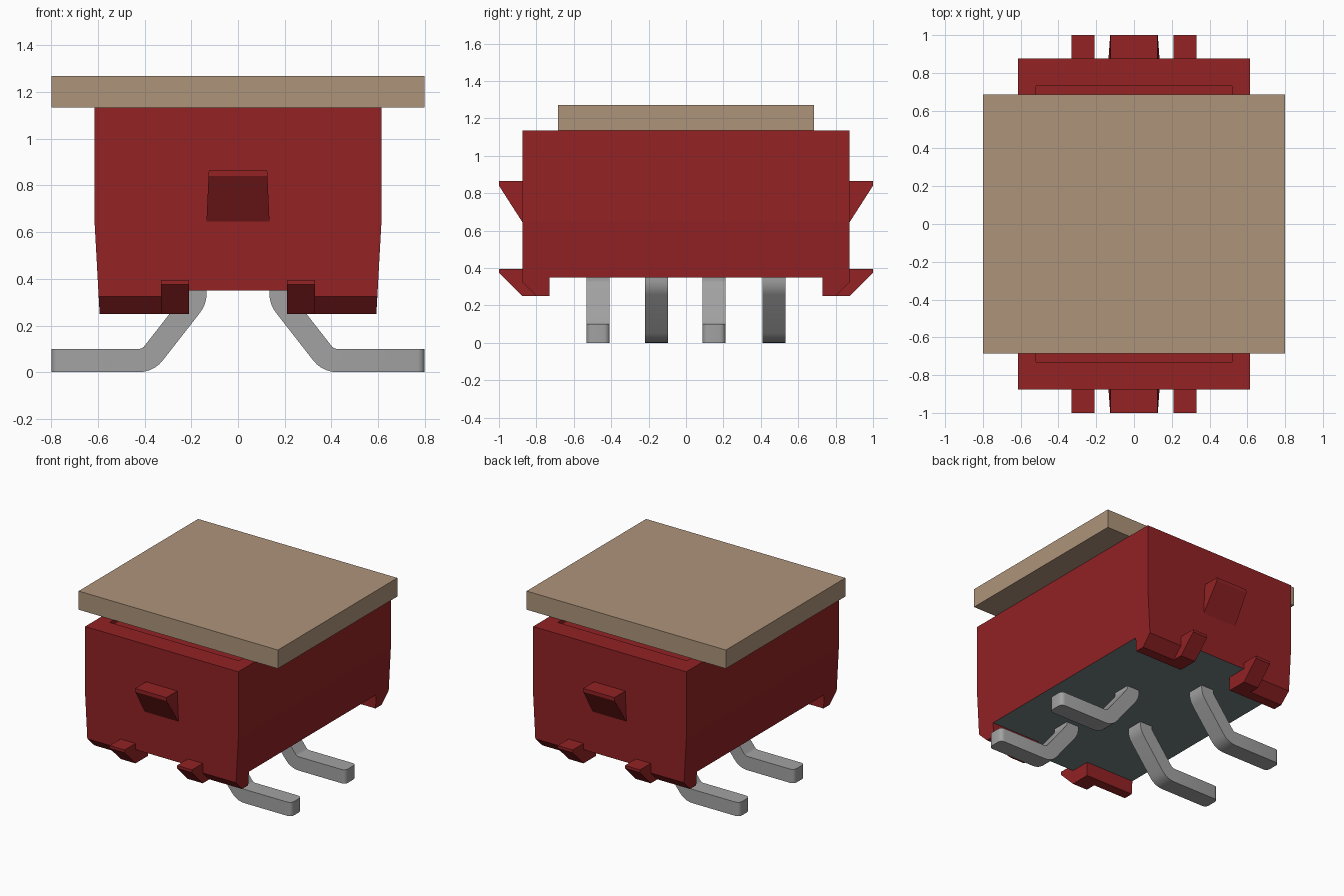
import bpy, bmesh, math
from mathutils import Vector

cube = bpy.data.objects.get("Cube")
if cube:
    bpy.data.objects.remove(cube, do_unlink=True)


def material(name, rgb):
    lin = [((c / 255 + 0.055) / 1.055) ** 2.4 for c in rgb]
    m = bpy.data.materials.new(name)
    m.use_nodes = True
    m.diffuse_color = (*lin, 1)
    m.node_tree.nodes["Principled BSDF"].inputs["Base Color"].default_value = (*lin, 1)
    return m


RED = material("red plastic", (147, 34, 36))
TAN = material("tan cap", (174, 148, 122))
METAL = material("grey metal", (162, 162, 162))
SLATE = material("slate underside", (114, 127, 130))


def prism(profile, axis, lo, hi):
    """Extrude a profile along x (points are y, z) or along y (points are x, z)."""
    bm = bmesh.new()

    def place(p, t):
        return (t, p[0], p[1]) if axis == "x" else (p[0], t, p[1])
    a = [bm.verts.new(place(p, lo)) for p in profile]
    b = [bm.verts.new(place(p, hi)) for p in profile]
    bm.faces.new(a)
    bm.faces.new(b[::-1])
    for i in range(len(a)):
        j = (i + 1) % len(a)
        bm.faces.new((a[i], b[i], b[j], a[j]))
    bmesh.ops.recalc_face_normals(bm, faces=bm.faces)
    return bm


def finish(bm, name, *mats, mirror=None):
    me = bpy.data.meshes.new(name)
    bm.to_mesh(me)
    bm.free()
    for m in mats:
        me.materials.append(m)
    ob = bpy.data.objects.new(name, me)
    bpy.context.collection.objects.link(ob)
    if mirror:
        mod = ob.modifiers.new("mirror", "MIRROR")
        mod.use_axis = mirror
        mod.use_mirror_merge = False
    return ob


def side_x(z):
    """Half width of the housing, narrowing below z = 0.65."""
    return 0.615 - 0.022 * max(0, 0.65 - z) / 0.4


# Housing with tapered sides, a shallow socket on top and a slate underside
half = [(side_x(z), z) for z in (0.35, 0.65, 1.135)]
bm = prism(half + [(-x, z) for x, z in reversed(half)], "y", -0.875, 0.875)
for f in bm.faces:
    f.material_index = 1 if f.normal.z < -0.9 else 0
top = next(f for f in bm.faces if f.normal.z > 0.9)
bmesh.ops.inset_individual(bm, faces=[top], thickness=0.1)
for v in top.verts:
    v.co = (math.copysign(0.52, v.co.x), math.copysign(0.73, v.co.y), v.co.z)
socket = bmesh.ops.extrude_discrete_faces(bm, faces=[top])["faces"][0]
bmesh.ops.translate(bm, verts=socket.verts, vec=(0, 0, -0.03))
finish(bm, "housing", RED, SLATE)

# Pick-up cap
finish(prism([(-0.8, 1.135), (0.8, 1.135), (0.8, 1.27), (-0.8, 1.27)], "y", -0.685, 0.685),
       "pickup_cap", TAN)

# Corner feet, chamfered on the end and following the side taper
bm = prism([(-0.875, 0.35), (-0.875, 0.325), (-0.8, 0.25), (-0.73, 0.25), (-0.73, 0.35)],
           "x", 0.21, 0.6)
for v in bm.verts:
    if v.co.x > 0.5:
        v.co.x = side_x(v.co.z)
finish(bm, "corner_feet", RED, mirror=(True, True, False))

# Lower hooks in front of the feet
finish(prism([(-0.87, 0.395), (-1, 0.395), (-1, 0.375), (-0.875, 0.25), (-0.79, 0.25),
              (-0.79, 0.34), (-0.87, 0.34)], "x", 0.21, 0.33),
       "lower_hooks", RED, mirror=(True, True, False))

# Central latch wedges, slightly wider at the bottom
bm = prism([(-0.875, 0.865), (-1, 0.865), (-1, 0.84), (-0.875, 0.645)], "x", -0.125, 0.125)
for v in bm.verts:
    v.co.x = math.copysign(0.125 + 0.01 * (0.865 - v.co.z) / 0.22, v.co.x)
finish(bm, "latch_wedges", RED, mirror=(False, True, False))


def arc(cx, cz, r, a0, a1, n=5):
    """Points on a circle between two angles in degrees."""
    angles = [math.radians(a0 + (a1 - a0) * i / n) for i in range(n + 1)]
    return [(cx + r * math.cos(a), cz + r * math.sin(a)) for a in angles]


# Bent leads with rounded tips, staggered between the two sides
LEAD = ([(0.8, 0.1)] + arc(0.425, 0.13, 0.03, 270, 217) + arc(0.265, 0.335, 0.03, 217, 180)
        + [(0.235, 0.37), (0.135, 0.37)] + arc(0.265, 0.335, 0.13, 180, 217)
        + arc(0.425, 0.13, 0.13, 217, 270) + [(0.8, 0)])
for side, y, name in ((1, -0.47, "left_front_lead"), (1, 0.15, "left_back_lead"),
                      (-1, -0.157, "right_front_lead"), (-1, 0.47, "right_back_lead")):
    bm = prism([(side * x, z) for x, z in LEAD], "y", y - 0.062, y + 0.062)
    tip = [e for e in bm.edges if all(abs(v.co.x) > 0.79 for v in e.verts)
           and abs(e.verts[0].co.z - e.verts[1].co.z) > 0.05]
    bmesh.ops.bevel(bm, geom=tip, offset=0.03, segments=4, profile=0.5, affect="EDGES")
    ob = finish(bm, name, METAL)
    bpy.ops.object.select_all(action="DESELECT")
    ob.select_set(True)
    bpy.context.view_layer.objects.active = ob
    bpy.ops.object.shade_smooth_by_angle(angle=math.radians(30))
